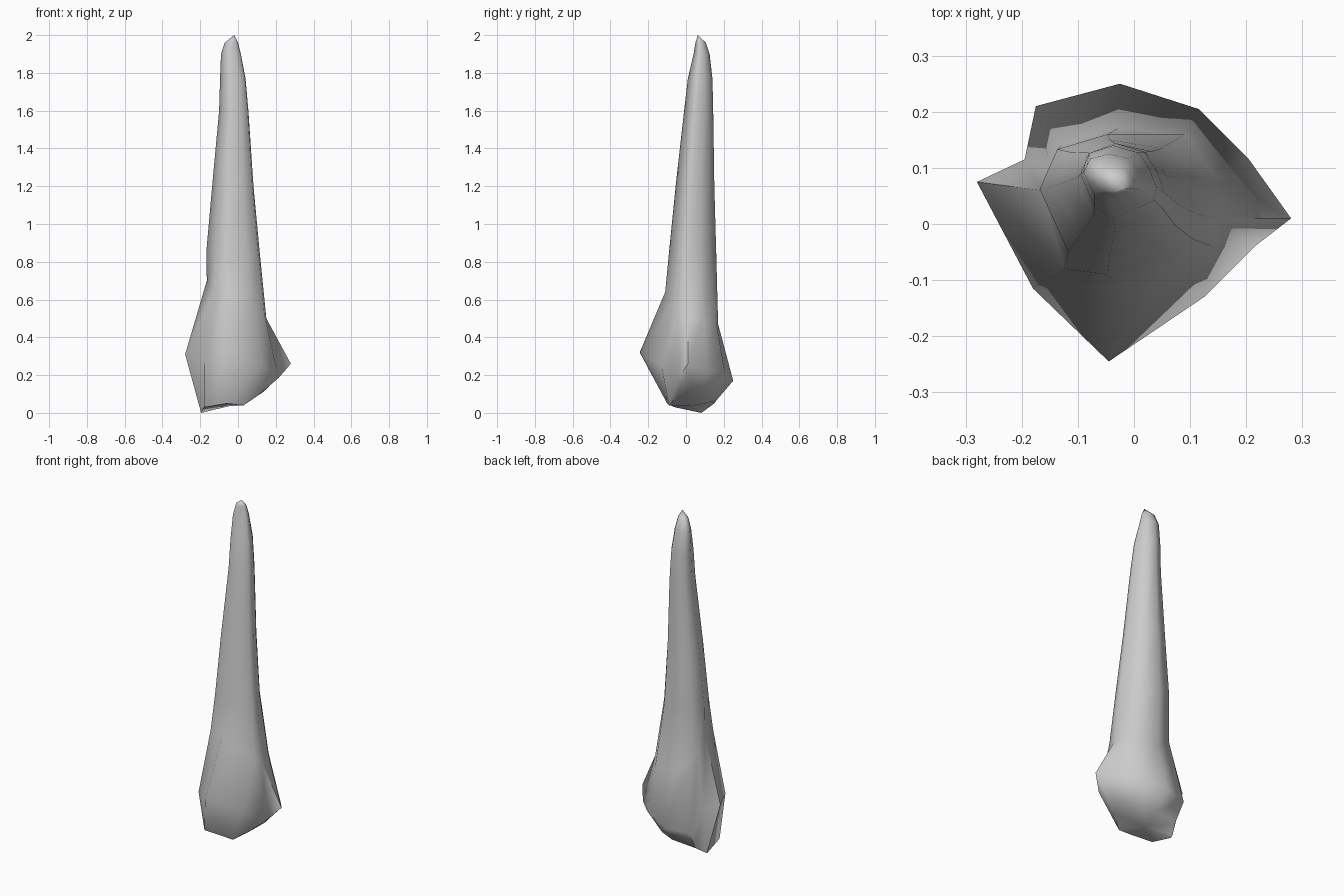
import bpy, bmesh, math

if "Cube" in bpy.data.objects:
    bpy.data.objects.remove(bpy.data.objects["Cube"])

# base, bulge and neck loops: eleven (x, y, z) points each, running around from the left
base = [(-.195, .08, 0), (-.18, -.06, .03), (-.06, -.1, .05), (.03, -.09, .04), (.11, -.04, .095),
        (.15, .03, .125), (.12, .09, .1), (.06, .14, .08), (-.02, .16, .065), (-.165, .15, .05),
        (-.193, .095, .01)]
bulge = [(-.28, .075, .31), (-.18, -.115, .28), (-.045, -.245, .32), (.125, -.13, .25), (.215, -.04, .185),
         (.28, .01, .26), (.205, .115, .22), (.115, .205, .22), (-.025, .25, .17), (-.175, .21, .16),
         (-.195, .115, .27)]
neck = [(-.165, .06, .7), (-.125, -.08, .65), (-.03, -.11, .64), (.075, -.07, .58), (.14, -.04, .52),
        (.15, .01, .5), (.14, .09, .5), (.09, .16, .48), (-.03, .17, .47), (-.13, .14, .55),
        (-.148, .1, .62)]

# shaft levels: z, x min, x max, y min, y max
shaft = [(.85, -.168, .115, -.09, .16), (1.2, -.137, .082, -.055, .15), (1.6, -.1, .055, -.01, .144),
         (1.77, -.095, .04, .01, .14), (1.9, -.09, .015, .04, .125), (1.96, -.07, 0, .05, .105)]


def fit(z, x0, x1, y0, y1):
    """Neck outline squeezed into the given bounds, with two opposite corners trimmed."""
    loop = []
    for i, (x, y, _) in enumerate(neck):
        k = .86 if i in (1, 6, 7) else 1
        u, v = (x + .165) / .315 - .5, (y + .11) / .28 - .5
        loop.append((x0 + (u * k + .5) * (x1 - x0), y0 + (v * k + .5) * (y1 - y0), z))
    return loop


# loft the loops into one tapering spike
bm = bmesh.new()
loops = [[bm.verts.new(p) for p in loop]
         for loop in [base, bulge, neck] + [fit(*s) for s in shaft]]
n = len(neck)
for a, b in zip(loops, loops[1:]):
    for i in range(n):
        j = (i + 1) % n
        bm.faces.new((a[i], a[j], b[j], b[i]))

# pointed tip and closed underside
tip = bm.verts.new((-.02, .062, 2))
under = bm.verts.new((-.05, .03, .035))
for i in range(n):
    j = (i + 1) % n
    bm.faces.new((loops[-1][i], loops[-1][j], tip))
    bm.faces.new((loops[0][j], loops[0][i], under))
bmesh.ops.recalc_face_normals(bm, faces=bm.faces)

mesh = bpy.data.meshes.new("spike")
bm.to_mesh(mesh)
bm.free()
spike = bpy.data.objects.new("spike", mesh)
bpy.context.collection.objects.link(spike)
bpy.context.view_layer.objects.active = spike
spike.select_set(True)
bpy.ops.object.shade_smooth_by_angle(angle=math.radians(60))
